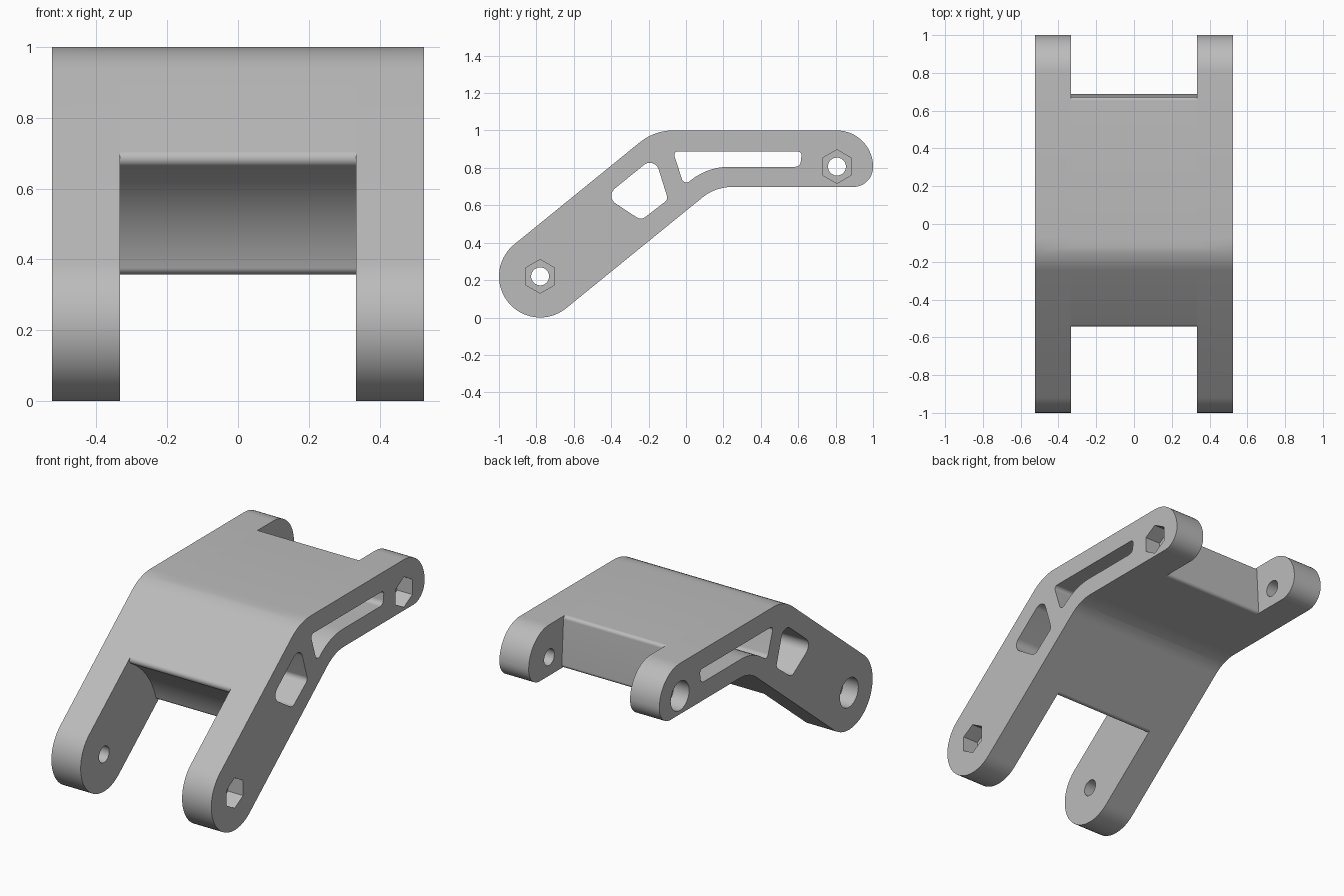
import bpy, bmesh, math
from mathutils import Vector

if "Cube" in bpy.data.objects:
    bpy.data.objects.remove(bpy.data.objects["Cube"], do_unlink=True)

grey = bpy.data.materials.new("light_grey")
grey.use_nodes = True
colour = (0.5, 0.5, 0.5, 1)
grey.diffuse_color = colour
grey.node_tree.nodes["Principled BSDF"].inputs["Base Color"].default_value = colour

# Main dimensions in the side plane (y, z)
HALF_W, INNER = 0.525, 0.333
TILT = math.radians(39.1)
ALONG = Vector((math.cos(TILT), math.sin(TILT)))
ACROSS = Vector((-math.sin(TILT), math.cos(TILT)))
FRONT_PIN, BACK_PIN = Vector((-0.78, 0.22)), Vector((0.807, 0.807))
R_FRONT, TOP, UNDER = 0.22, 1.0, 0.698


def rounded(corners):
    """Round each (y, z, radius) corner of a closed polygon."""
    out = []
    for i, (y, z, r) in enumerate(corners):
        p = Vector((y, z))
        if r == 0:
            out.append(p)
            continue
        a = (Vector(corners[i - 1][:2]) - p).normalized()
        b = (Vector(corners[(i + 1) % len(corners)][:2]) - p).normalized()
        half = a.angle(b) / 2
        centre = p + (a + b).normalized() * r / math.sin(half)
        start = p + a * r / math.tan(half) - centre
        end = p + b * r / math.tan(half) - centre
        sweep = math.atan2(start.x * end.y - start.y * end.x, start.dot(end))
        steps = max(4, round(abs(sweep) / math.radians(6)))
        for k in range(steps + 1):
            t = sweep * k / steps
            c, s = math.cos(t), math.sin(t)
            out.append(centre + Vector((start.x * c - start.y * s, start.x * s + start.y * c)))
    return out


def disc(centre, radius, sides):
    """Regular polygon with one vertex at the top."""
    return [centre + radius * Vector((math.sin(math.tau * i / sides), math.cos(math.tau * i / sides)))
            for i in range(sides)]


def prism(name, points, x0, x1):
    """Extrude a side profile across x."""
    bm = bmesh.new()
    face = bm.faces.new([bm.verts.new((x0, p.x, p.y)) for p in points])
    ext = bmesh.ops.extrude_face_region(bm, geom=[face])
    moved = [g for g in ext["geom"] if isinstance(g, bmesh.types.BMVert)]
    bmesh.ops.translate(bm, verts=moved, vec=(x1 - x0, 0, 0))
    bmesh.ops.remove_doubles(bm, verts=bm.verts, dist=1e-5)
    bmesh.ops.recalc_face_normals(bm, faces=bm.faces)
    mesh = bpy.data.meshes.new(name)
    bm.to_mesh(mesh)
    bm.free()
    mesh.materials.append(grey)
    obj = bpy.data.objects.new(name, mesh)
    bpy.context.collection.objects.link(obj)
    return obj


def combine(target, tool, operation):
    """Apply a boolean and discard the tool."""
    tool.hide_render = True
    mod = target.modifiers.new(operation.lower(), "BOOLEAN")
    mod.operation, mod.solver, mod.object = operation, "EXACT", tool
    bpy.context.view_layer.objects.active = target
    bpy.ops.object.modifier_apply(modifier=mod.name)
    bpy.data.objects.remove(tool, do_unlink=True)


def on_slope(side, height):
    """Where the upper (+1) or lower (-1) sloping edge meets a height."""
    p = FRONT_PIN + ACROSS * R_FRONT * side
    return p + ALONG * (height - p.y) / ALONG.y


upper_bend = (*on_slope(1, TOP), 0.28)
lower_bend = (*on_slope(-1, UNDER), 0.25)

# Bent side arm with a round front end and a blunt back end
arm = rounded([
    (*(FRONT_PIN + (ACROSS - ALONG) * R_FRONT), R_FRONT),
    (*(FRONT_PIN - (ACROSS + ALONG) * R_FRONT), R_FRONT),
    lower_bend, (1, UNDER, 0.105), (1, TOP, 0.193), upper_bend])

# Deck between the arms: scooped front edge, nearly upright back edge
SCOOP, N = 0.51, 10
spread = math.asin(R_FRONT / SCOOP)
scoop = []
for i in range(N + 1):
    t = TILT + spread * (1 - 2 * i / N)
    scoop.append((*(FRONT_PIN + SCOOP * Vector((math.cos(t), math.sin(t)))),
                  0.025 if i in (0, N) else 0))
deck = rounded(scoop + [lower_bend, (0.69, UNDER, 0.02), (0.672, TOP, 0.02), upper_bend])

body = prism("bracket_body", deck, -INNER, INNER)
for side in (-1, 1):
    combine(body, prism("side_arm", arm, side * INNER, side * HALF_W), "UNION")

# Weight-saving openings right through the width
slot = rounded([(-0.07, 0.888, 0.02), (-0.01, 0.705, 0.025), (0.114, 0.806, 0.33),
                (0.61, 0.806, 0.03), (0.62, 0.888, 0.02)])
window = rounded([(-0.168, 0.862, 0.05), (-0.433, 0.647, 0.05),
                  (-0.24, 0.52, 0.04), (-0.096, 0.631, 0.03)])
for name, shape in (("slot_cutter", slot), ("window_cutter", window)):
    combine(body, prism(name, shape, -0.6, 0.6), "DIFFERENCE")

# Pin holes, round recesses on the right and hexagonal recesses on the left
for pin in (FRONT_PIN, BACK_PIN):
    combine(body, prism("pin_cutter", disc(pin, 0.048, 40), -0.6, 0.6), "DIFFERENCE")
    combine(body, prism("bolt_cutter", disc(pin, 0.086, 48), -0.6, -0.425), "DIFFERENCE")
    combine(body, prism("nut_cutter", disc(pin, 0.09, 6), 0.425, 0.6), "DIFFERENCE")

bpy.ops.object.select_all(action="DESELECT")
body.select_set(True)
bpy.context.view_layer.objects.active = body
bpy.ops.object.shade_smooth_by_angle(angle=math.radians(30))
